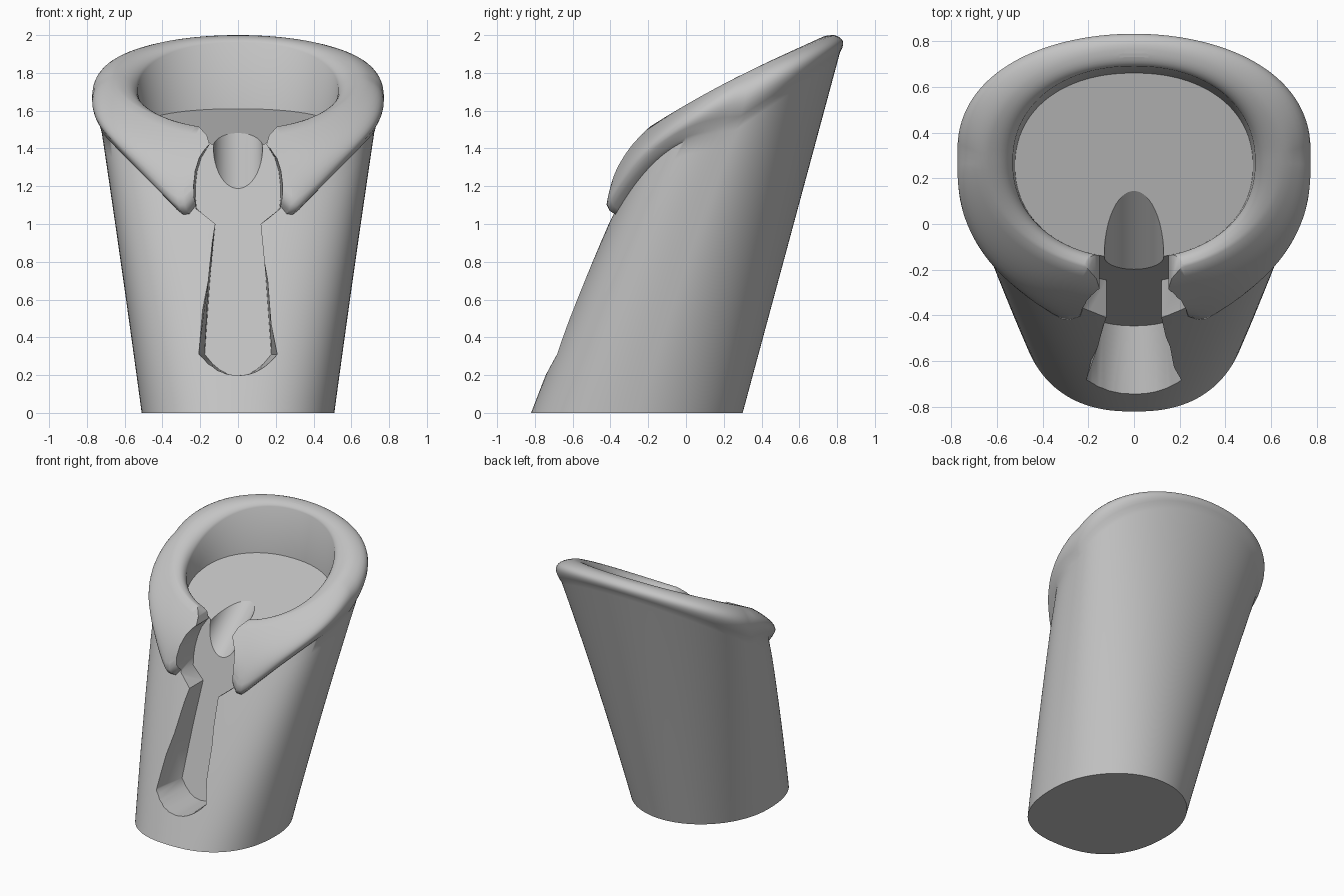
import bpy, bmesh, math
from mathutils import Vector

if "Cube" in bpy.data.objects:
    bpy.data.objects.remove(bpy.data.objects["Cube"], do_unlink=True)

# One pale grey material
grey = bpy.data.materials.new("pale grey")
grey.use_nodes = True
COLOUR = (0.55, 0.55, 0.55, 1)
grey.diffuse_color = COLOUR
next(n for n in grey.node_tree.nodes
     if n.type == 'BSDF_PRINCIPLED').inputs["Base Color"].default_value = COLOUR

COLUMNS = 128


def make_object(name, bm):
    bmesh.ops.recalc_face_normals(bm, faces=bm.faces)
    mesh = bpy.data.meshes.new(name)
    bm.to_mesh(mesh)
    bm.free()
    mesh.materials.append(grey)
    ob = bpy.data.objects.new(name, mesh)
    bpy.context.collection.objects.link(ob)
    return ob


def power(v, e):
    return math.copysign(abs(v) ** e, v)


def section(phi, z, out=0.0):
    """Point on the leaning body at height z; phi = 0 is the front."""
    s, c = math.sin(phi), math.cos(phi)
    width = 0.51 + 0.135 * z + 0.005 * z * z
    front = -0.82 + 0.38 * z + 0.03 * z * z
    back = 0.30 + 0.27 * z
    # the front half grows squarer with height
    e = 2 / (2.4 + 0.6 * min(z, 1.2)) if c > 0 else 1.0
    return Vector((width * power(s, e) + out * s,
                   (front + back) / 2 - (back - front) / 2 * power(c, e) - out * c, z))


def bezier(a, b, c, steps):
    ts = [i / steps for i in range(1, steps + 1)]
    return [a * (1 - t) ** 2 + b * 2 * t * (1 - t) + c * t * t for t in ts]


def column(phi):
    """Profile from the foot, over the collar, down to the pocket floor."""
    s, c = math.sin(phi), math.cos(phi)
    # collar lip: two straight wings with rounded tips, gone toward the back
    if c > 0:
        x = 0.72 * abs(s) ** 0.65
        lip_z = 1.08 + 1.1 * max(0, x - 0.33) + max(0, 0.29 - x)
    else:
        lip_z = 1.51 - 0.38 * c
    bulge = 0.07 * max(0, c)
    pts = [section(phi, (lip_z - 0.03) * i / 16) for i in range(17)]
    pts.append(section(phi, lip_z - 0.012, 0.55 * bulge))
    lip = section(phi, lip_z + 0.02, bulge)
    pts.append(lip)
    # collar roll
    swell = section(phi, 1.64 - 0.34 * c + 0.1 * s * s, 0.08 + 0.055 * c)
    crest = Vector((0.665 * s, 0.285 - 0.5 * c, 1.75 - 0.25 * c + 0.035 * s * s))
    ps, pc = power(s, 0.92), power(c, 0.92)
    y = 0.27 - 0.42 * pc
    inner = Vector((0.53 * ps, y, 1.71 + 0.6 * (y - 0.27)))
    turn = inner * 0.8 + crest * 0.2
    turn.z = crest.z
    pts += bezier(lip, swell, crest, 10) + bezier(crest, turn, inner, 7)
    # pocket wall meets the tilted floor
    y = 0.255 - 0.405 * pc
    pts.append(Vector((0.52 * ps, y, 1.445 + 0.25 * y)))
    return pts


# Body with collar and pocket
bm = bmesh.new()
cols = [[bm.verts.new(p) for p in column(2 * math.pi * i / COLUMNS)]
        for i in range(COLUMNS)]
for a, b in zip(cols, cols[1:] + cols[:1]):
    for i in range(len(a) - 1):
        bm.faces.new((a[i], b[i], b[i + 1], a[i + 1]))
bm.faces.new([col[0] for col in cols])
bm.faces.new([col[-1] for col in cols])
body = make_object("holder_body", bm)

# Front slot cutter: half outline as x, z, taper toward the slot's back wall
half = [(0.06, 0.205, 0.84), (0.11, 0.225, 0.84), (0.16, 0.26, 0.84), (0.21, 0.31, 0.84),
        (0.16, 0.7, 0.93), (0.12, 1.0, 1), (0.225, 1.08, 0.97), (0.237, 1.14, 0.95),
        (0.24, 1.2, 0.94), (0.232, 1.28, 0.93), (0.212, 1.35, 0.92), (0.175, 1.4, 0.94),
        (0.15, 1.42, 1), (0.165, 1.47, 1), (0.22, 1.53, 1), (0.3, 1.9, 1)]
outline = half + [(-x, z, k) for x, z, k in reversed(half)] + [(0, 0.197, 0.84)]
bm = bmesh.new()
back, front = [], []
for x, z, k in outline:
    wall = -0.44 + 0.25 * (z - 0.22)
    back.append(bm.verts.new((x * k, wall, z)))
    front.append(bm.verts.new((x * (1 + (1 - k) * 1.1), wall - 0.6, z)))
bm.faces.new(back)
bm.faces.new(front)
for i in range(len(outline)):
    j = (i + 1) % len(outline)
    bm.faces.new((back[i], back[j], front[j], front[i]))
slot = make_object("slot_cutter", bm)

# Sloping round groove between the slot and the pocket floor
bm = bmesh.new()
bmesh.ops.create_cone(bm, cap_ends=True, segments=48, radius1=0.13, radius2=0.13, depth=0.75)
groove = make_object("groove_cutter", bm)
groove.location = (0, -0.115, 1.43)
groove.rotation_mode = 'QUATERNION'
groove.rotation_quaternion = Vector((0, 0.76, 0.65)).to_track_quat('Z', 'Y')

# Cut the body
bpy.ops.object.select_all(action='DESELECT')
bpy.context.view_layer.objects.active = body
body.select_set(True)
for cutter in (slot, groove):
    cutter.hide_render = True
    mod = body.modifiers.new(cutter.name, 'BOOLEAN')
    mod.operation = 'DIFFERENCE'
    mod.solver = 'EXACT'
    mod.object = cutter
    bpy.context.view_layer.update()
    bpy.ops.object.modifier_apply(modifier=mod.name)
    bpy.data.objects.remove(cutter, do_unlink=True)

# Smooth shading, with the pocket floor and slot wall kept flat
bpy.ops.object.shade_smooth_by_angle(angle=math.radians(48))
planes = [Vector((0, -0.25, 1)).normalized(), Vector((0, -1, 0.25)).normalized()]
for poly in body.data.polygons:
    if any(poly.normal.dot(n) > 0.9999 for n in planes):
        poly.use_smooth = False
